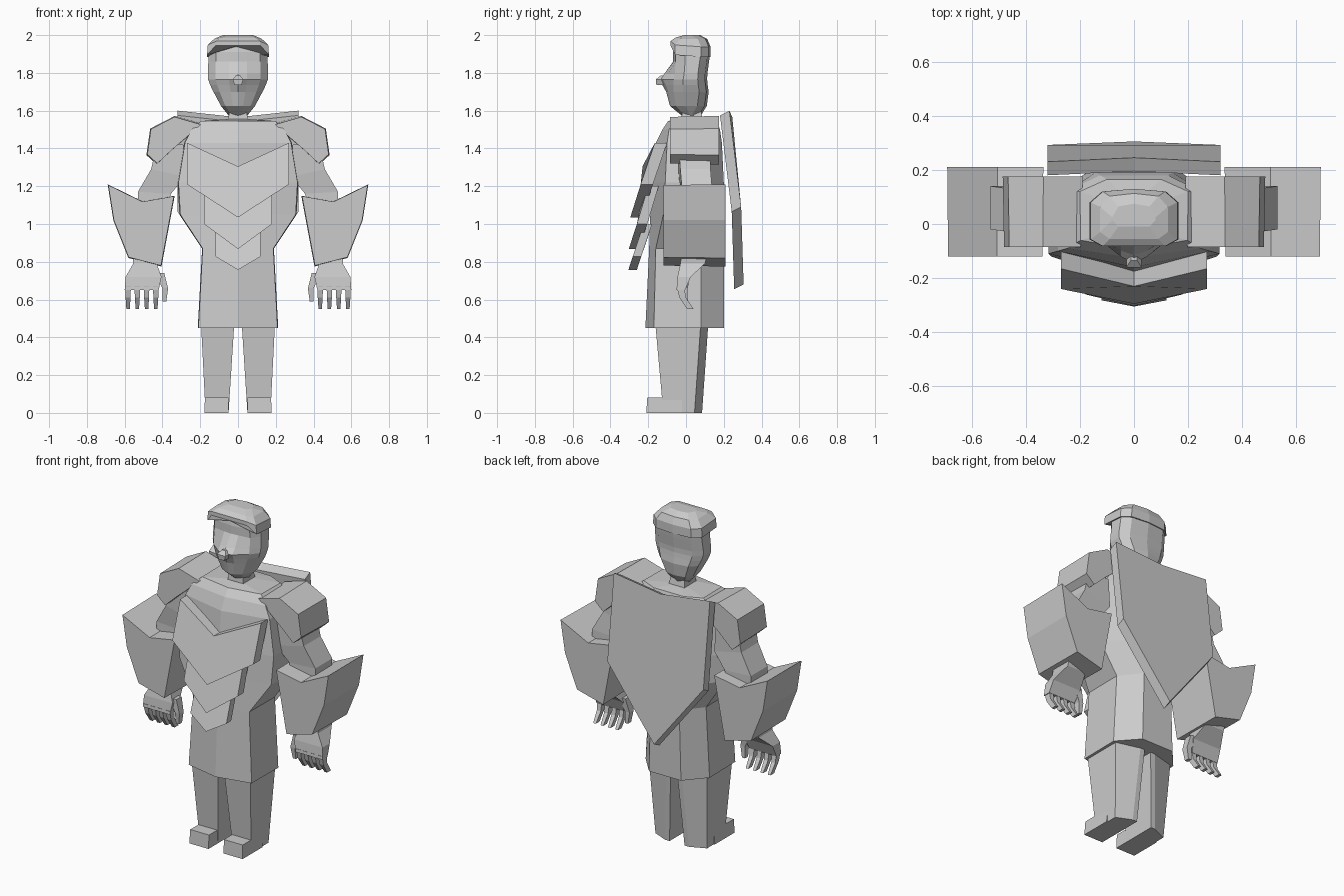
import bpy, bmesh

grey = bpy.data.materials.new("stone grey")
grey.diffuse_color = (0.6, 0.6, 0.6, 1)


def loft(name, rings, mirror=False):
    """Join equal-sized rings of points into a capped flat-faced solid."""
    bm = bmesh.new()
    vs = [[bm.verts.new(p) for p in r] for r in rings]
    for a, b in zip(vs, vs[1:]):
        n = len(a)
        for i in range(n):
            j = (i + 1) % n
            bm.faces.new((a[i], a[j], b[j], b[i]))
    bm.faces.new(vs[0][::-1])
    bm.faces.new(vs[-1])
    bmesh.ops.recalc_face_normals(bm, faces=bm.faces)
    me = bpy.data.meshes.new(name)
    bm.to_mesh(me)
    bm.free()
    me.materials.append(grey)
    ob = bpy.data.objects.new(name, me)
    bpy.context.collection.objects.link(ob)
    if mirror:
        ob.modifiers.new("mirror", 'MIRROR').use_mirror_merge = False
    return ob


def both(half):
    """Complete a half outline that starts and ends on or beside x = 0."""
    return half + [(-x, y, z) for x, y, z in reversed(half) if x > 1e-6]


def box(x0, x1, y0, y1, z):
    return [(x0, y0, z), (x1, y0, z), (x1, y1, z), (x0, y1, z)]


def prism(name, outline, y0, y1, front_scale=1.0):
    """Extrude an x-z outline in y, mirrored to both sides."""
    cx = sum(p[0] for p in outline) / len(outline)
    cz = sum(p[1] for p in outline) / len(outline)
    s = front_scale
    front = [(cx + (x - cx) * s, y0, cz + (z - cz) * s) for x, z in outline]
    loft(name, [front, [(x, y1, z) for x, z in outline]], True)


def plate(name, top, bottom, top_mid, bottom_mid, thick, drop=0):
    """Chevron plate folded about x = 0; corners (x, y, z), mids (y, z)."""
    face = [(0, *top_mid), top, bottom, (0, *bottom_mid)]
    face += [(-x, y, z) for x, y, z in (bottom, top)]
    loft(name, [face, [(x, y + thick, z - drop) for x, y, z in face]])


def head_ring(z, hx, nose, corner, back):
    return both([(0, nose, z), (hx * .3, nose * .7 + corner * .3, z),
                 (hx * .75, corner, z), (hx, corner + .05, z),
                 (hx, back - .05, z), (hx * .7, back - .012, z), (0, back, z)])


# Head with pointed muzzle-like face, nose tip and neck
loft("head", [head_ring(*r) for r in (
    (1.568, .045, -.015, .0, .075), (1.625, .09, -.085, -.055, .11),
    (1.70, .13, -.105, -.065, .12), (1.735, .147, -.125, -.065, .115),
    (1.765, .158, -.145, -.065, .112), (1.795, .16, -.115, -.06, .113),
    (1.86, .157, -.068, -.055, .122), (1.91, .155, -.068, -.055, .128),
    (1.955, .145, -.06, -.045, .115), (1.98, .12, -.04, -.03, .10))])
loft("nose", [box(-.018, .018, -.157, -.11, 1.735), box(-.028, .028, -.16, -.11, 1.765),
              box(-.012, .012, -.135, -.09, 1.785)])
loft("neck", [box(-.06, .06, -.03, .10, 1.5), box(-.045, .045, -.02, .08, 1.6)])


# Hair cap: thin fringe in front, lower over the temples, flush at the back
def hair_ring(z, hx, y0, y1, temple, drop):
    return both([(0, y0, z), (hx * .72, y0, z), (hx, y0 + .025, z - temple),
                 (hx, y1 - .05, z - drop), (hx * .72, y1 - .01, z - drop), (0, y1, z - drop)])


loft("hair", [hair_ring(1.945, .164, -.082, .13, .05, .06),
              hair_ring(1.968, .16, -.082, .13, .02, .03),
              hair_ring(1.987, .125, -.055, .113, .006, .008),
              hair_ring(2.0, .08, -.01, .075, 0, 0)])


# Robe: flared skirt, narrow waist, broad chest, sloping collar
def robe_ring(z, hx, front, corner, side, back):
    return both([(0, front, z), (hx * .985, corner, z), (hx, side, z),
                 (hx * .5, back, z), (0, back, z)])


loft("robe", [robe_ring(*r) for r in (
    (.45, .213, -.215, -.17, .08, .20), (.87, .19, -.195, -.16, .08, .20),
    (1.05, .31, -.19, -.12, .08, .20), (1.22, .32, -.185, -.11, .09, .20),
    (1.43, .285, -.16, -.10, .10, .19), (1.50, .25, -.125, -.09, .12, .18),
    (1.545, .20, -.095, -.06, .12, .165), (1.555, .06, -.04, -.02, .07, .10))])

# Three overlapping chest plates and the back shield
plate("chest_plate", (.27, -.165, 1.43), (.27, -.24, 1.21), (-.23, 1.305), (-.295, 1.035), .065)
plate("belly_plate", (.18, -.20, 1.20), (.18, -.26, 1.0), (-.24, 1.10), (-.303, .868), .055)
plate("waist_plate", (.12, -.225, 1.0), (.12, -.282, .828), (-.25, .92), (-.305, .757), .045)
plate("back_shield", (.32, .23, 1.60), (.32, .292, 1.09), (.245, 1.565), (.305, .68), -.05, .025)

# Shoulder guards
prism("shoulder_guard", [(.19, 1.53), (.335, 1.572), (.465, 1.505), (.485, 1.365),
                         (.43, 1.315), (.35, 1.39), (.28, 1.45)], -.085, .175, .96)

# Upper arms
loft("upper_arm", [
    [(.29, -.04, 1.42), (.43, -.04, 1.42), (.43, .13, 1.42), (.29, .13, 1.42)],
    [(.28, -.04, 1.25), (.46, -.03, 1.29), (.46, .13, 1.29), (.28, .13, 1.25)],
    [(.355, -.02, 1.16), (.53, -.02, 1.17), (.53, .14, 1.17), (.355, .14, 1.16)],
    [(.40, -.02, 1.0), (.53, -.02, 1.0), (.53, .14, 1.0), (.40, .14, 1.0)]], True)

# Flared gauntlets
prism("gauntlet", [(.69, 1.21), (.66, 1.02), (.58, .82), (.405, .775), (.335, 1.15),
                   (.505, 1.12)], -.12, .21, .98)

# Hands: palm, four curled fingers and a thumb
loft("palm", [box(.41, .56, -.02, .12, .86), box(.43, .555, -.03, .10, .79),
              box(.405, .595, -.045, .025, .72), box(.42, .60, -.05, -.005, .65)], True)
for i in range(4):
    x = .42 + i * .049
    loft("finger", [box(x, x + .03, -.05, -.01, .67),
                    box(x + .002, x + .028, -.035, 0, .61),
                    box(x + .006, x + .024, .005, .04, .55)], True)
loft("thumb", [box(.39, .44, -.03, .02, .74), box(.37, .40, -.03, .01, .66),
               box(.38, .40, -.02, .01, .59)], True)


# Legs with bevelled backs, and feet
def leg_ring(z, x0, x1, y0, y1):
    return [(x0, y0, z), (x1, y0, z), (x1, y1 - .04, z), (x0 + .03, y1, z), (x0, y1, z)]


loft("leg", [leg_ring(0, .05, .172, -.12, .085), leg_ring(.5, .018, .197, -.165, .12)], True)
loft("foot", [box(.05, .178, -.21, -.02, 0), box(.05, .175, -.205, -.02, .082)], True)
